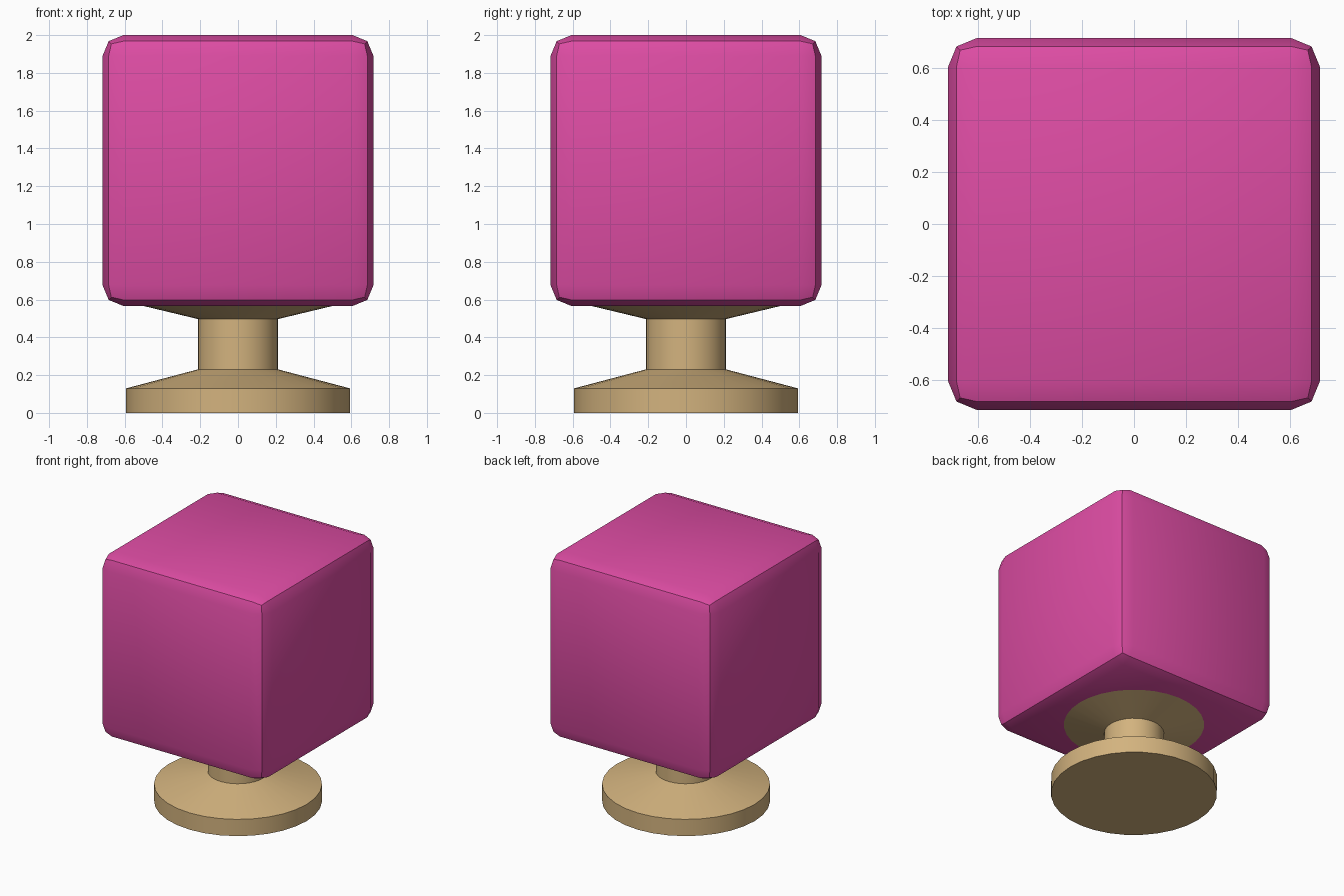
import bpy, bmesh
from math import pi, radians
from mathutils import Matrix

if "Cube" in bpy.data.objects:
    bpy.data.objects.remove(bpy.data.objects["Cube"], do_unlink=True)


def material(name, rgb):
    mat = bpy.data.materials.new(name)
    mat.use_nodes = True
    mat.diffuse_color = (*rgb, 1)
    mat.node_tree.nodes["Principled BSDF"].inputs["Base Color"].default_value = (*rgb, 1)
    return mat


def finish(bm, name, mat):
    bmesh.ops.recalc_face_normals(bm, faces=bm.faces)
    mesh = bpy.data.meshes.new(name)
    bm.to_mesh(mesh)
    bm.free()
    mesh.materials.append(mat)
    obj = bpy.data.objects.new(name, mesh)
    bpy.context.collection.objects.link(obj)
    bpy.ops.object.select_all(action="DESELECT")
    obj.select_set(True)
    bpy.context.view_layer.objects.active = obj
    bpy.ops.object.shade_smooth_by_angle(angle=radians(30))
    return obj


pink = material("pink", (0.73, 0.073, 0.37))
tan = material("tan wood", (0.65, 0.45, 0.21))

# Rounded block
SIZE = 1.434
bm = bmesh.new()
bmesh.ops.create_cube(bm, size=SIZE, matrix=Matrix.Translation((0, 0, 2 - SIZE / 2)))
bmesh.ops.bevel(bm, geom=bm.edges[:], offset=0.11, offset_type="OFFSET",
                segments=2, profile=0.5, affect="EDGES")
finish(bm, "block", pink)

# Turned pedestal: foot, sloped shoulder, stem and flared collar
profile = [(0, 0), (0.592, 0), (0.592, 0.13), (0.213, 0.23),
           (0.213, 0.497), (0.592, 0.588), (0, 0.588)]
bm = bmesh.new()
verts = [bm.verts.new((r, 0, z)) for r, z in profile]
edges = [bm.edges.new(pair) for pair in zip(verts, verts[1:])]
bmesh.ops.spin(bm, geom=verts + edges, cent=(0, 0, 0), axis=(0, 0, 1),
               angle=2 * pi, steps=32, use_merge=True)
bmesh.ops.remove_doubles(bm, verts=bm.verts, dist=0.0001)
finish(bm, "pedestal", tan)
